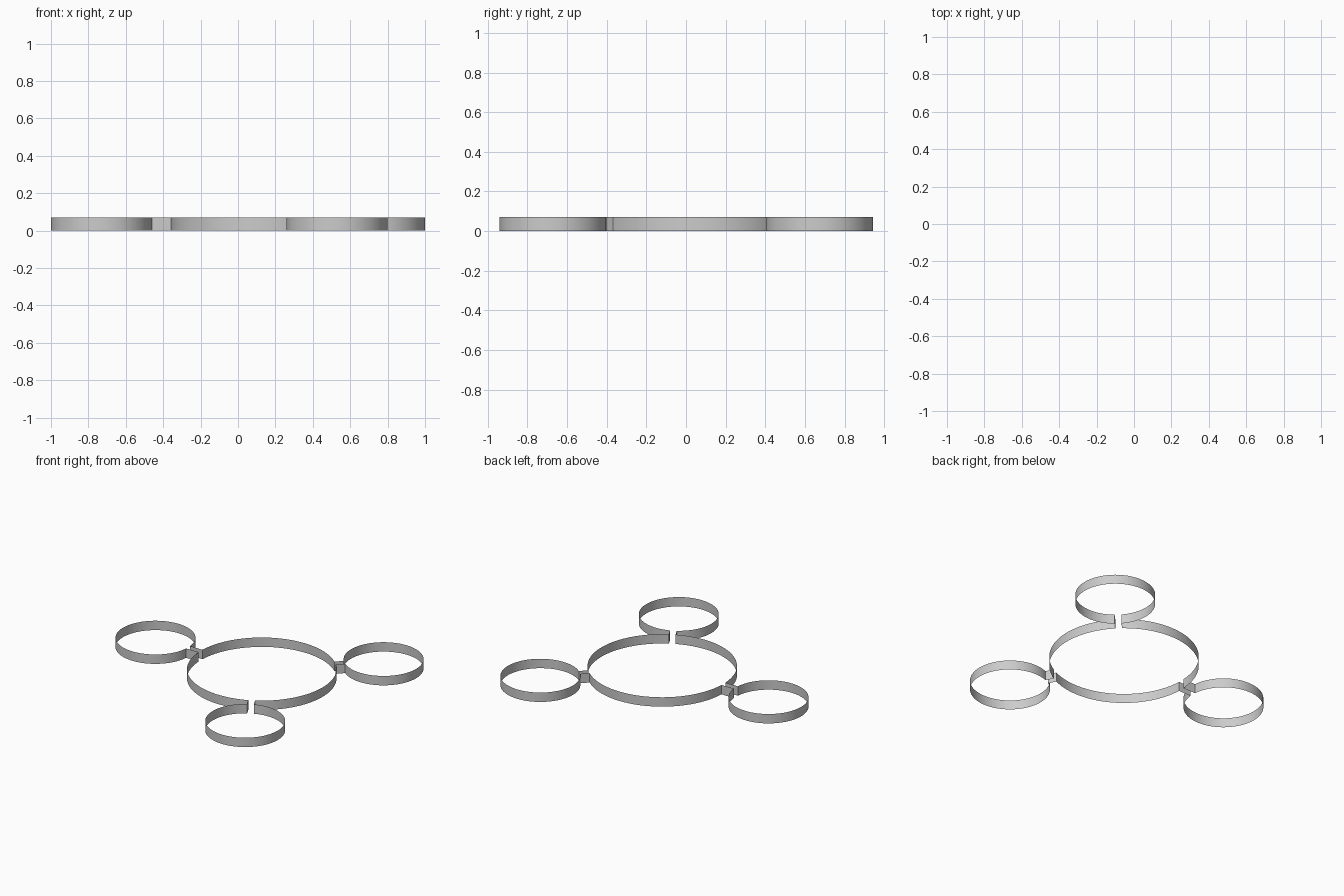
import bpy, bmesh
from math import pi, tau, asin, atan2, cos, sin
from mathutils import Vector

if "Cube" in bpy.data.objects:
    bpy.data.objects.remove(bpy.data.objects["Cube"])

HEIGHT = 0.07
HALF_GAP = 0.023
HUB, HUB_R = Vector((0.147, 0.07)), 0.505
LOBES = {"left_ring": Vector((-0.73, 0.07)),
         "upper_ring": Vector((0.73, 0.673)),
         "lower_ring": Vector((0.53, -0.672))}
LOBE_R = 0.27


def arc(c, r, a0, a1):
    n = max(8, round(128 * (a1 - a0) / tau))
    return [c + r * Vector((cos(a0 + (a1 - a0) * i / n), sin(a0 + (a1 - a0) * i / n)))
            for i in range(n + 1)]


def wall(name, paths):
    """Thin upright sheet following each open path."""
    bm = bmesh.new()
    for path in paths:
        low = [bm.verts.new((p.x, p.y, 0)) for p in path]
        top = [bm.verts.new((p.x, p.y, HEIGHT)) for p in path]
        for i in range(len(path) - 1):
            bm.faces.new((low[i], low[i + 1], top[i + 1], top[i]))
    mesh = bpy.data.meshes.new(name)
    bm.to_mesh(mesh)
    bm.free()
    ob = bpy.data.objects.new(name, mesh)
    bpy.context.collection.objects.link(ob)
    bpy.ops.object.select_all(action='DESELECT')
    ob.select_set(True)
    bpy.context.view_layer.objects.active = ob
    bpy.ops.object.shade_smooth_by_angle(angle=pi / 6)


hub_gap, lobe_gap = asin(HALF_GAP / HUB_R), asin(HALF_GAP / LOBE_R)
angles = []
for name, c in LOBES.items():
    d = c - HUB
    a = atan2(d.y, d.x) % tau
    angles.append(a)
    # outer ring, open towards the centre
    ring = arc(c, LOBE_R, a - pi + lobe_gap, a + pi - lobe_gap)
    wall(name, [ring])
    # pair of channel walls joining it to the central ring
    hub_r = HUB + HUB_R * Vector((cos(a - hub_gap), sin(a - hub_gap)))
    hub_l = HUB + HUB_R * Vector((cos(a + hub_gap), sin(a + hub_gap)))
    wall(name.replace("ring", "channel"), [[hub_r, ring[0]], [ring[-1], hub_l]])

# central ring, open at each channel
angles.sort()
ends = angles[1:] + [angles[0] + tau]
wall("central_ring", [arc(HUB, HUB_R, s + hub_gap, e - hub_gap)
                      for s, e in zip(angles, ends)])
